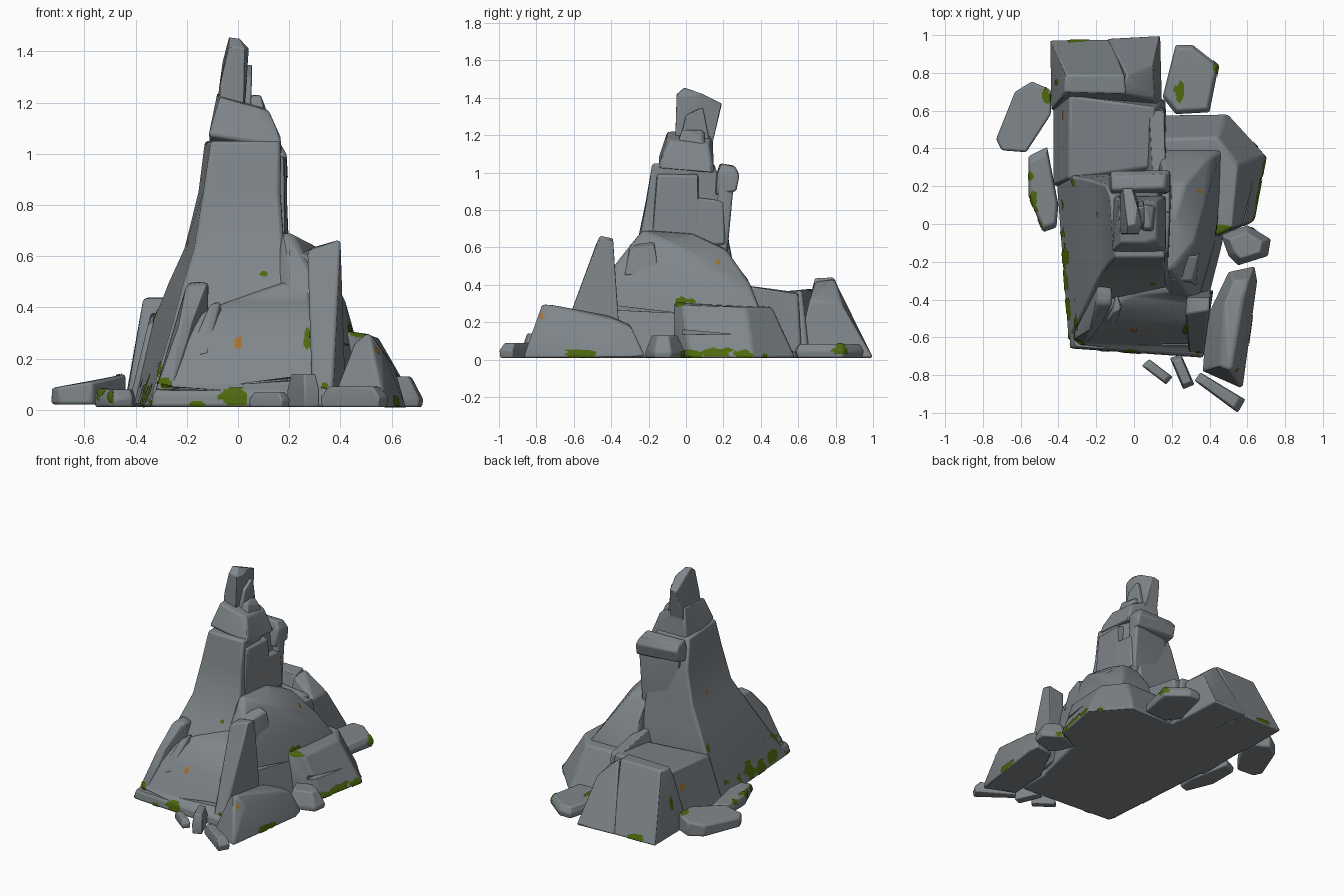
import bpy, bmesh, math, random
from mathutils import Vector
from mathutils.bvhtree import BVHTree

random.seed(4)


def material(name, rgb):
    m = bpy.data.materials.new(name)
    m.diffuse_color = (*rgb, 1)
    return m


STONE = material("grey stone", (0.215, 0.238, 0.255))
MOSS = material("green moss", (0.075, 0.14, 0.004))
RUST = material("orange lichen", (0.40, 0.17, 0.025))
rocks = []


def finish(name, bm, bevel):
    bmesh.ops.recalc_face_normals(bm, faces=bm.faces)
    me = bpy.data.meshes.new(name)
    bm.to_mesh(me)
    bm.free()
    me.materials.append(STONE)
    ob = bpy.data.objects.new(name, me)
    bpy.context.collection.objects.link(ob)
    if bevel:
        b = ob.modifiers.new("worn edges", 'BEVEL')
        b.width, b.segments = bevel, 2
        b.limit_method, b.angle_limit = 'ANGLE', math.radians(22)
        bpy.context.view_layer.objects.active = ob
        ob.select_set(True)
        bpy.ops.object.shade_smooth_by_angle(angle=math.radians(28))
        ob.select_set(False)
        rocks.append(ob)
    return ob


def hull(name, pts, bevel=0.012):
    """Faceted stone spanning a few corner points."""
    bm = bmesh.new()
    vs = [bm.verts.new(p) for p in pts]
    bmesh.ops.convex_hull(bm, input=vs)
    loose = [v for v in bm.verts if not v.link_faces]
    bmesh.ops.delete(bm, geom=loose, context='VERTS')
    bmesh.ops.dissolve_limit(bm, angle_limit=math.radians(7), verts=bm.verts, edges=bm.edges)
    return finish(name, bm, bevel)


def slab(name, outline, top, shrink=0.85, z0=0.01, waist=0.5, bevel=0.012):
    """Stone from a ground outline, swelling at the waist, narrower on top."""
    cx = sum(p[0] for p in outline) / len(outline)
    cy = sum(p[1] for p in outline) / len(outline)
    pts = []
    for z, s in ((z0, 0.96), (z0 + (top - z0) * waist, 1.0), (top, shrink)):
        pts += [(cx + (x - cx) * s, cy + (y - cy) * s, z) for x, y in outline]
    return hull(name, pts, bevel)


def loft(name, rings, bevel=0.014):
    """Stone with a concave profile, from stacked cross-sections."""
    bm = bmesh.new()
    rows = [[bm.verts.new((x, y, z)) for x, y in ring] for z, ring in rings]
    n = len(rows[0])
    for a, b in zip(rows, rows[1:]):
        for i in range(n):
            j = (i + 1) % n
            bm.faces.new((a[i], a[j], b[j], b[i]))
    bm.faces.new(rows[0])
    bm.faces.new(rows[-1])
    return finish(name, bm, bevel)


def crack(rock, a, b, depth, width):
    """Wedge-shaped crack from a (wide) to b (pointed), cut along depth."""
    a, b, d = Vector(a), Vector(b), Vector(depth)
    up = (b - a).cross(d).normalized() * width
    cutter = hull("crack_cutter", [a + up - d, a - up - d, a + up * .3 + d, a - up * .3 + d, b - d, b + d], 0)
    cutter.hide_render = True
    cutter.hide_set(True)
    m = rock.modifiers.new("crack", 'BOOLEAN')
    m.operation, m.object, m.solver = 'DIFFERENCE', cutter, 'EXACT'


# Main spire
spire = loft("main_spire", [
    (0.01, [(-.35, -.62), (.34, -.66), (.38, -.1), (.2, .29), (-.415, .27)]),
    (0.35, [(-.25, -.42), (.28, -.42), (.30, -.05), (.15, .28), (-.33, .255)]),
    (0.50, [(-.21, -.33), (.23, -.33), (.24, -.02), (.15, .255), (-.27, .245)]),
    (0.63, [(-.17, -.26), (.18, -.25), (.18, 0), (.15, .225), (-.21, .23)]),
    (0.85, [(-.135, -.215), (.165, -.21), (.17, 0), (.14, .215), (-.155, .21)]),
    (1.05, [(-.105, -.18), (.165, -.18), (.165, 0), (.12, .15), (-.13, .15)])])
hull("back_column", [(-.1, .12, .5), (.18, .12, .5), (.185, .215, .5), (-.1, .205, .55), (.19, .225, .64), (.19, .15, .64),
                     (.19, .18, .98), (.185, .26, .97), (.16, .2, 1.05), (.16, .24, 1.03), (-.1, .21, 1.0)])
hull("column_cap", [(-.13, .13, .9), (.18, .16, .88), (.195, .27, .9), (-.13, .255, .92), (.19, .285, .98), (.19, .17, 1.0),
                    (-.125, .28, 1.0), (.16, .19, 1.05), (.165, .265, 1.03), (-.12, .25, 1.04), (-.12, .18, 1.05)])
hull("column_side", [(.12, -.19, .62), (.185, -.18, .64), (.195, .07, .62), (.12, .07, .6),
                     (.18, -.15, .99), (.19, .06, .985), (.12, .07, 1.0), (.12, -.17, 1.0)])
hull("column_step", [(.1, .03, .6), (.195, .03, .6), (.2, .21, .62), (.1, .21, .6),
                     (.1, .03, .87), (.19, .03, .87), (.19, .2, .85), (.1, .2, .85)])

# Stacked summit stones
hull("summit_base", [(-.115, -.15, 1.07), (.17, -.15, 1.025), (.17, .15, 1.0), (-.11, .15, 1.0), (.165, -.13, 1.07),
                     (-.07, -.10, 1.22), (.06, -.10, 1.19), (.12, -.08, 1.17), (.12, .12, 1.15), (-.08, .14, 1.24)])
hull("summit_peak", [(-.07, -.06, 1.1), (.02, -.06, 1.1), (.02, .14, 1.15), (-.08, .14, 1.15), (-.07, -.05, 1.27),
                     (-.035, -.05, 1.42), (.025, -.05, 1.41), (-.035, -.01, 1.455), (.005, 0, 1.45), (.042, 0, 1.41),
                     (-.06, .19, 1.36), (-.01, .19, 1.37), (.02, .09, 1.42), (-.075, .16, 1.25), (.0, .155, 1.22)])
hull("summit_fin", [(.01, -.04, 1.15), (.05, -.04, 1.15), (.05, .13, 1.15), (.01, .13, 1.15),
                    (.03, 0, 1.31), (.055, 0, 1.3), (.055, .09, 1.35), (.02, .09, 1.35)], .007)
hull("summit_knob", [(.04, -.06, 1.13), (.11, -.05, 1.13), (.12, .1, 1.13), (.04, .1, 1.13),
                     (.05, -.02, 1.225), (.09, -.02, 1.23), (.105, .08, 1.19), (.05, .1, 1.23)], .008)

# Front ledge and foot
ledge = loft("front_ledge", [
    (0.01, [(-.34, -.66), (.37, -.71), (.38, -.3), (-.36, -.3)]),
    (0.07, [(-.33, -.655), (.365, -.70), (.38, -.3), (-.34, -.3)]),
    (0.10, [(-.29, -.63), (.345, -.655), (.36, -.3), (-.3, -.3)]),
    (0.27, [(-.22, -.55), (.31, -.56), (.33, -.3), (-.24, -.3)]),
    (0.37, [(-.16, -.46), (.29, -.50), (.3, -.3), (-.18, -.3)]),
    (0.43, [(-.02, -.38), (.28, -.41), (.29, -.25), (-.02, -.25)]),
    (0.51, [(.22, -.35), (.28, -.36), (.28, -.25), (.2, -.25)])])
hull("left_front_pillar", [(-.33, -.62, .05), (-.26, -.64, .08), (-.12, -.4, .1), (-.3, -.35, .05), (-.23, -.56, .33),
                           (-.20, -.42, .49), (-.115, -.42, .5), (-.12, -.32, .48), (-.19, -.32, .5), (-.17, -.53, .35)])
hull("left_front_chip", [(-.2, -.58, .2), (-.12, -.58, .22), (-.05, -.4, .3), (-.15, -.4, .3),
                         (-.11, -.47, .41), (-.07, -.45, .42), (-.09, -.38, .42)], .006)
hull("right_pinnacle", [(.29, -.69, .05), (.37, -.69, .05), (.42, -.35, .05), (.29, -.35, .05), (.29, -.62, .25), (.37, -.62, .25),
                        (.27, -.48, .62), (.40, -.46, .665), (.40, -.39, .65), (.28, -.39, .63)])

# Right mound, upper and lower
mound = hull("upper_mound", [
    (.1, -.5, .01), (.37, -.5, .01), (.47, -.1, .01), (.52, .42, .01), (.1, .5, .01), (.2, -.36, .52), (.3, -.38, .51),
    (.17, -.235, .69), (.21, -.23, .69), (.32, -.1, .63), (.15, .02, .68), (.22, .04, .67), (.36, .05, .56),
    (.15, .2, .6), (.27, .22, .585), (.15, .33, .43), (.38, .34, .41), (.46, .39, .28), (.42, 0, .42)], .016)
lower = hull("lower_mound", [
    (.14, .58, .01), (.5, .585, .01), (.705, .36, .01), (.64, .02, .01), (.45, -.075, .01), (.14, -.07, .01),
    (.14, .45, .285), (.44, .46, .28), (.55, .32, .28), (.52, -.02, .29), (.42, -.065, .305), (.14, -.05, .3)], .014)
hull("shoulder_block", [(.19, -.34, .45), (.33, -.33, .45), (.36, -.14, .45), (.18, -.14, .45),
                        (.2, -.30, .62), (.31, -.30, .59), (.34, -.17, .61), (.2, -.17, .66)], .01)
hull("gully_wedge", [(.06, .2, .3), (.16, .18, .3), (.17, .62, .01), (.05, .62, .01),
                     (.1, .22, .41), (.17, .22, .41), (.17, .4, .345), (.1, .4, .35), (.16, .6, .35), (.08, .6, .36)])

# Rear ledge and rear blocks
hull("rear_ledge", [(-.43, .2, .01), (-.43, .72, .01), (.17, .66, .01), (.16, .2, .01), (-.35, .24, .34),
                    (-.34, .68, .38), (.11, .62, .37), (.08, .3, .34)], .014)
hull("rear_block_left", [(-.44, .6, .01), (-.445, .975, .01), (-.12, .98, .01), (-.1, .6, .01), (-.38, .67, .36),
                         (-.37, .70, .435), (-.36, .79, .44), (-.05, .79, .44), (-.04, .69, .435)])
hull("rear_block_right", [(-.14, .985, .01), (.14, 1, .01), (.15, .59, .01), (-.1, .6, .01),
                          (-.06, .69, .42), (-.04, .79, .435), (.1, .83, .30), (.11, .66, .32)])

# Fallen boulders around the foot
hull("front_right_boulder", [
    (.36, -.78, .01), (.575, -.875, .01), (.655, -.3, .01), (.64, -.22, .02), (.5, -.25, .02), (.38, -.5, .01),
    (.455, -.75, .26), (.51, -.77, .305), (.565, -.73, .23), (.48, -.42, .24), (.58, -.38, .215), (.53, -.3, .19), (.61, -.29, .17)])
slab("right_boulder", [(.46, -.06), (.50, -.17), (.55, -.22), (.71, -.17), (.725, -.08), (.6, -.005)], .13, .65, waist=.25, bevel=.008)
slab("rear_right_boulder", [(.15, .67), (.22, .58), (.4, .59), (.45, .84), (.31, .95), (.22, .95)], .085, .88, bevel=.009)
hull("rear_left_boulder", [(x, y, z) for x, y, t in (
    (-.73, .45, .085), (-.7, .39, .09), (-.57, .38, .11), (-.44, .58, .14), (-.44, .71, .14), (-.54, .755, .12), (-.63, .7, .1))
    for z in (.02, t)])
slab("left_boulder", [(-.56, .36), (-.46, .41), (-.4, .1), (-.41, -.02), (-.48, -.045), (-.56, .15)], .08, .85, bevel=.009)
slab("front_stone", [(.19, -.71), (.25, -.69), (.32, -.85), (.26, -.875)], .14, .75, bevel=.007)
slab("front_shard_left", [(.04, -.75), (.08, -.715), (.205, -.81), (.17, -.85)], .07, .75, bevel=.007)
slab("front_shard_right", [(.32, -.83), (.35, -.785), (.59, -.93), (.55, -1.0)], .09, .75, bevel=.007)

# Weathering cracks
crack(ledge, (.42, -.68, .14), (.0, -.6, .10), (0, .06, 0), .016)
crack(ledge, (-.36, -.64, .09), (-.05, -.62, .075), (0, .05, 0), .014)
crack(lower, (.6, -.06, .15), (.62, .25, .135), (.06, 0, 0), .014)
crack(mound, (.38, -.42, .28), (.41, -.05, .25), (.06, 0, 0), .014)

# Moss and lichen: thin ragged patches draped on the stone
bpy.context.view_layer.update()
deps = bpy.context.evaluated_depsgraph_get()
trees = [BVHTree.FromObject(o, deps) for o in rocks]
SIDES = {  # ray direction and the two free axes
    'front': (Vector((0, 1, 0)), 0, 2), 'back': (Vector((0, -1, 0)), 0, 2),
    'right': (Vector((-1, 0, 0)), 1, 2), 'left': (Vector((1, 0, 0)), 1, 2), 'top': (Vector((0, 0, -1)), 0, 1)}


def patch(name, mat, side, u, v, ru, rv):
    d, iu, iv = SIDES[side]
    n, grid = 14, {}
    wob = [random.uniform(.7, 1.15) for _ in range(9)]
    bm = bmesh.new()
    for i in range(n + 1):
        for j in range(n + 1):
            a, b = 2.3 * i / n - 1.15, 2.3 * j / n - 1.15
            k = int((math.atan2(b, a) / math.tau + .5) * 8.99)
            p = -d * 3
            p[iu], p[iv] = u + a * ru, v + b * rv
            if math.hypot(a, b) > wob[k] or (iv == 2 and p.z < .012):
                continue
            hits = [h for h in (t.ray_cast(p, d) for t in trees) if h[0]]
            if hits:
                h = min(hits, key=lambda q: q[3])
                grid[i, j] = bm.verts.new(h[0] + h[1] * .004)
    for i, j in list(grid):
        q = [grid.get(c) for c in ((i, j), (i + 1, j), (i + 1, j + 1), (i, j + 1))]
        q = [w for w in q if w]
        if len(q) >= 3 and max((a.co - b.co).length for a in q for b in q) < .05:
            f = bm.faces.new(q)
            f.normal_update()
            if f.normal.dot(d) > 0:
                f.normal_flip()
    me = bpy.data.meshes.new(name)
    bm.to_mesh(me)
    bm.free()
    me.materials.append(mat)
    bpy.context.collection.objects.link(bpy.data.objects.new(name, me))


for s, *spots in (
        ('front', (-.01, .04, .07, .045), (-.28, .1, .035, .025), (-.36, .03, .03, .025), (.27, .27, .016, .05),
         (.1, .53, .018, .012), (-.16, .02, .04, .018), (.34, .09, .018, .018), (-.305, .16, .012, .035)),
        ('right', (-.58, .03, .1, .025), (-.03, .31, .04, .028), (.03, .315, .025, .018), (.02, .03, .08, .035),
         (.17, .03, .09, .04), (.31, .025, .06, .035), (.42, .02, .02, .015), (.82, .045, .05, .018)),
        ('left', (-.45, .06, .06, .05), (-.3, .05, .07, .045), (-.17, .08, .07, .06), (-.03, .06, .06, .04),
         (.1, .08, .035, .045), (.22, .37, .025, .03), (.75, .21, .018, .06)),
        ('back', (-.3, .03, .08, .025),),
        ('top', (.24, .7, .03, .06), (.43, .83, .02, .03), (-.465, .68, .025, .05),
         (-.545, .25, .015, .028), (-.53, .14, .018, .04))):
    for sp in spots:
        patch("moss_patch", MOSS, s, *sp)
for s, sp in (('front', (0, .26, .02, .03)), ('right', (.17, .52, .016, .016)), ('right', (-.77, .23, .014, .02)),
              ('left', (.58, .25, .03, .025)), ('left', (.05, .65, .018, .02))):
    patch("lichen_patch", RUST, s, *sp)
